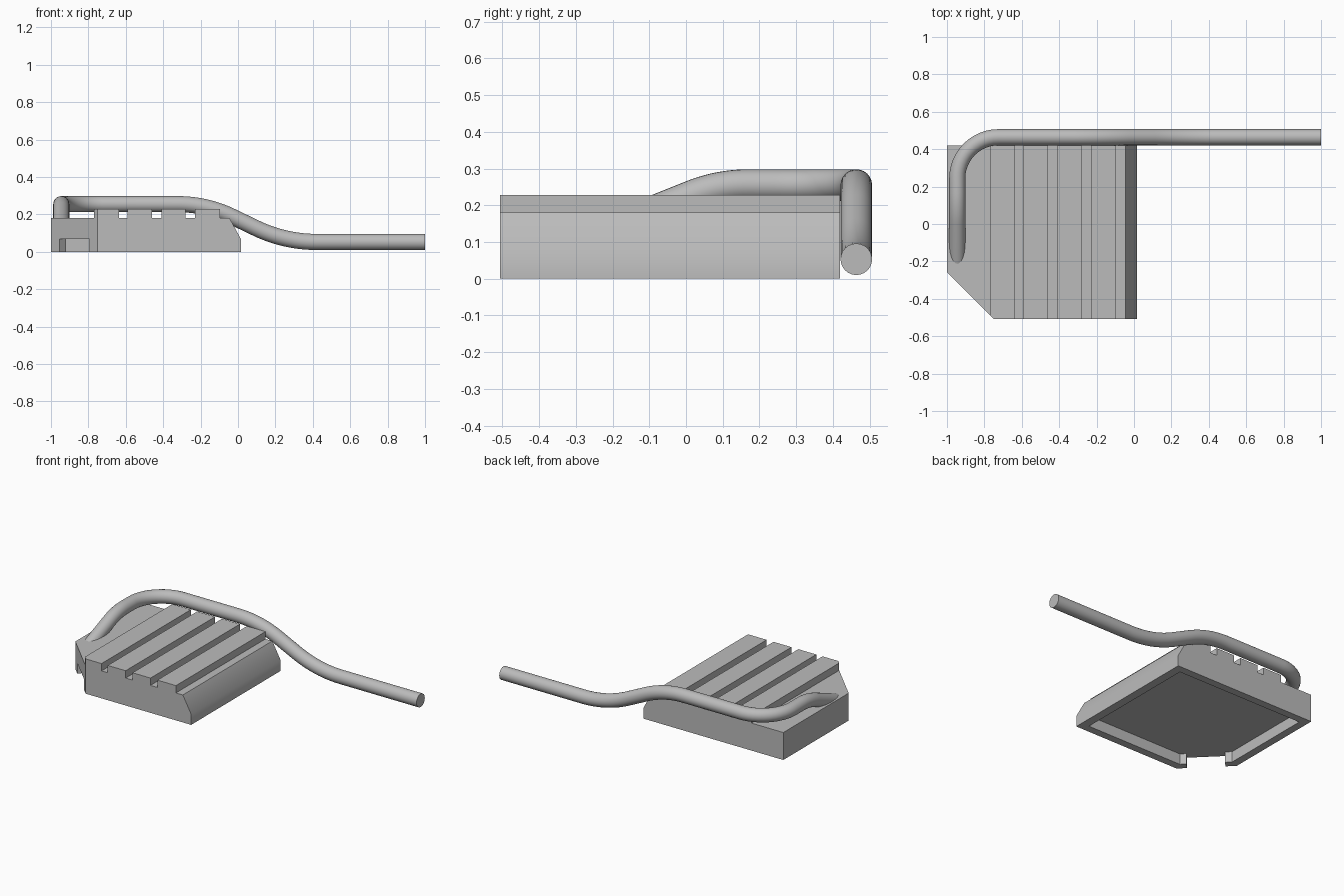
import bpy, bmesh, math
from mathutils import Vector

old = bpy.data.objects.get("Cube")
if old:
    bpy.data.objects.remove(old, do_unlink=True)

GREY = (0.5, 0.5, 0.5, 1)
grey = bpy.data.materials.new("plain grey")
grey.use_nodes = True
grey.diffuse_color = GREY
bsdf = next(n for n in grey.node_tree.nodes if n.type == 'BSDF_PRINCIPLED')
bsdf.inputs["Base Color"].default_value = GREY


def prism(name, outline, sweep, cut=None):
    """Extrude a closed outline of 3D points; optionally trim with a plane."""
    bm = bmesh.new()
    face = bm.faces.new([bm.verts.new(p) for p in outline])
    new = bmesh.ops.extrude_face_region(bm, geom=[face])["geom"]
    bmesh.ops.translate(bm, vec=sweep, verts=[v for v in new if isinstance(v, bmesh.types.BMVert)])
    if cut:
        geom = bm.verts[:] + bm.edges[:] + bm.faces[:]
        res = bmesh.ops.bisect_plane(bm, geom=geom, plane_co=cut[0], plane_no=cut[1], clear_outer=True)
        edges = [e for e in res["geom_cut"] if isinstance(e, bmesh.types.BMEdge)]
        bmesh.ops.contextual_create(bm, geom=edges)
    bmesh.ops.recalc_face_normals(bm, faces=bm.faces)
    mesh = bpy.data.meshes.new(name)
    bm.to_mesh(mesh)
    bm.free()
    mesh.materials.append(grey)
    obj = bpy.data.objects.new(name, mesh)
    bpy.context.collection.objects.link(obj)
    return obj


def finish(obj):
    """Turn into a plain mesh and smooth the gentle edges."""
    bpy.ops.object.select_all(action='DESELECT')
    obj.select_set(True)
    bpy.context.view_layer.objects.active = obj
    bpy.ops.object.convert(target='MESH')
    bpy.ops.object.shade_smooth_by_angle(angle=math.radians(35))


# Ribbed body: side profile with grooves, swept front to back
FRONT, BACK, LOW, HIGH = -0.507, 0.42, 0.18, 0.228
profile = [(-1, 0), (-1, LOW)]
for start, end in [(-0.77, -0.635), (-0.59, -0.46), (-0.41, -0.28), (-0.23, -0.095)]:
    profile += [(start, LOW), (start, HIGH), (end, HIGH), (end, LOW)]
profile += [(-0.045, LOW), (0.015, 0.07), (0.015, 0)]
body = prism("ribbed_body", [(x, FRONT, z) for x, z in profile], (0, BACK - FRONT, 0),
             cut=((-1, -0.257, 0), (-1, -1, 0)))

# Hollow underside, opening through the cut corner
hollow = [(-0.04, 0.37), (-0.95, 0.37), (-0.95, -0.24), (-0.92, -0.27), (-1.005, -0.355),
          (-0.845, -0.515), (-0.76, -0.43), (-0.733, -0.457), (-0.04, -0.457)]
cutter = prism("hollow_cutter", [(x, y, -0.1) for x, y in hollow], (0, 0, 0.17))
cutter.hide_render = True
mod = body.modifiers.new("hollow", 'BOOLEAN')
mod.operation = 'DIFFERENCE'
mod.solver = 'EXACT'
mod.object = cutter
finish(body)
bpy.data.objects.remove(cutter, do_unlink=True)


def rounded_path(points, steps=12):
    """Round each inner corner of a path with an arc; points are (position, trim)."""
    path = [Vector(points[0][0])]
    for (a, _), (b, trim), (c, _) in zip(points, points[1:], points[2:]):
        a, b, c = Vector(a), Vector(b), Vector(c)
        u, v = (a - b).normalized(), (c - b).normalized()
        half = u.angle(v) / 2
        radius = trim * math.tan(half)
        centre = b + (u + v).normalized() * (trim / math.cos(half))
        p, q = b + u * trim - centre, b + v * trim - centre
        path += [centre + p.slerp(q, i / steps) * radius / p.slerp(q, i / steps).length
                 for i in range(steps + 1)]
    return path + [Vector(points[-1][0])]


# Bent pipe lying along the back and dipping into the body
Y, X, BOTTOM, TOP = 0.464, -0.945, 0.053, 0.255
corners = [((1, Y, BOTTOM), 0), ((0.25, Y, BOTTOM), 0.17), ((-0.17, Y, TOP), 0.15),
           ((X, Y, TOP), 0.22), ((X, 0.09, TOP), 0.08), ((X, -0.24, 0.123), 0)]
path = rounded_path(corners)
curve = bpy.data.curves.new("bent_pipe", 'CURVE')
curve.dimensions = '3D'
curve.bevel_depth = 0.043
curve.bevel_resolution = 10
curve.use_fill_caps = True
spline = curve.splines.new('POLY')
spline.points.add(len(path) - 1)
for point, co in zip(spline.points, path):
    point.co = (*co, 1)
curve.materials.append(grey)
pipe = bpy.data.objects.new("bent_pipe", curve)
bpy.context.collection.objects.link(pipe)
finish(pipe)
